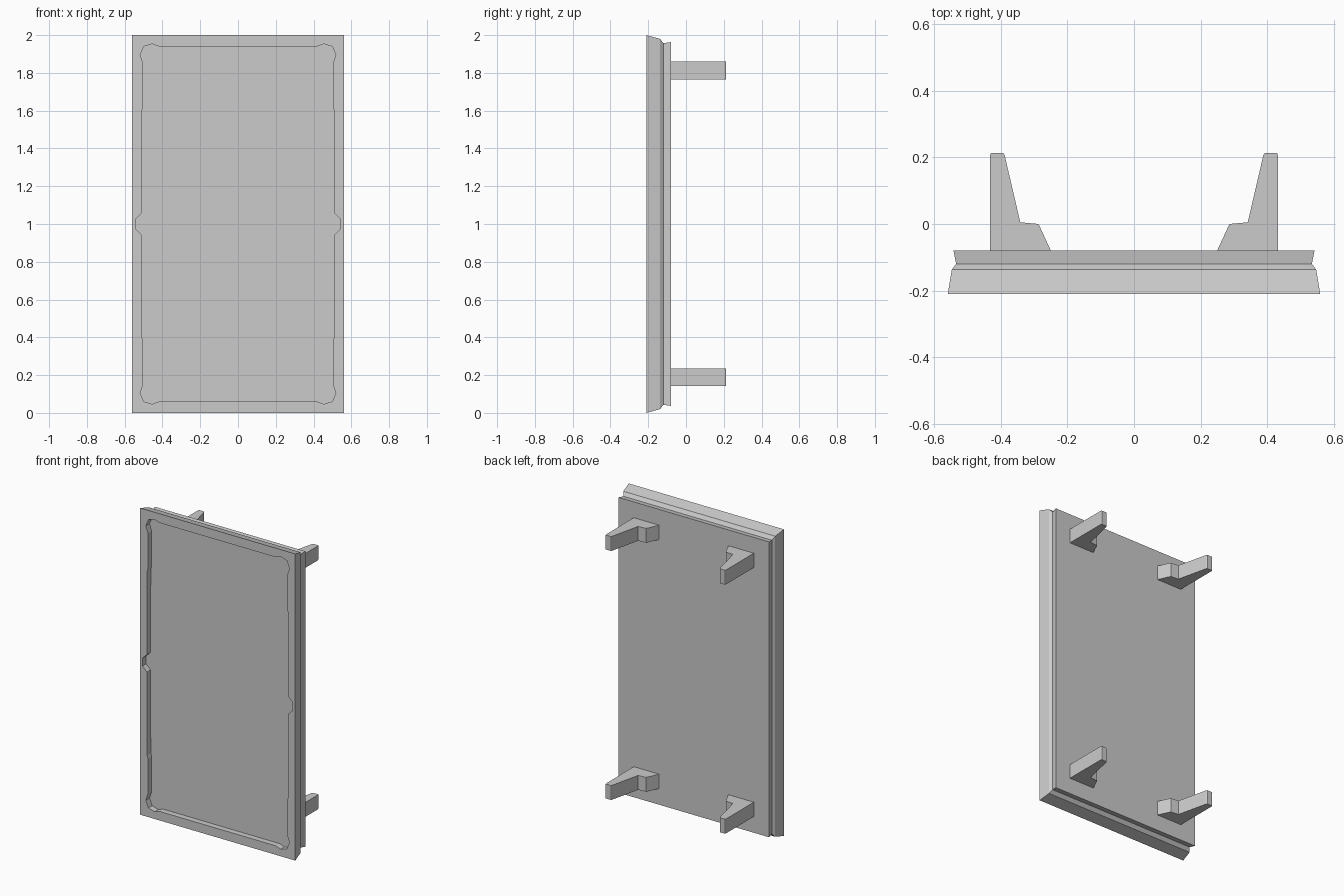
import bpy, bmesh

if "Cube" in bpy.data.objects:
    bpy.data.objects.remove(bpy.data.objects["Cube"])


def finish(bm, name):
    bmesh.ops.recalc_face_normals(bm, faces=bm.faces)
    mesh = bpy.data.meshes.new(name)
    bm.to_mesh(mesh)
    bm.free()
    ob = bpy.data.objects.new(name, mesh)
    bpy.context.collection.objects.link(ob)
    return ob


def bridge(bm, a, b):
    for i in range(len(a)):
        j = (i + 1) % len(a)
        bm.faces.new((a[i], a[j], b[j], b[i]))


def ring(bm, pts, y):
    return [bm.verts.new((x, y, z)) for x, z in pts]


def rect(hx, hz):
    return [(-hx, 1 - hz), (hx, 1 - hz), (hx, 1 + hz), (-hx, 1 + hz)]


# Recess outline: one quarter (offsets from the centre), mirrored four ways
quarter = [(0.542, 0.026), (0.510, 0.057), (0.509, 0.60), (0.503, 0.62),
           (0.503, 0.85), (0.518, 0.895), (0.499, 0.940),
           (0.455, 0.953), (0.420, 0.941)]
half = quarter + [(-x, z) for x, z in reversed(quarter)]
outline = [(x, 1 + z) for x, z in half] + [(x, 1 - z) for x, z in reversed(half)]

# Table body: moulded frame sides, back panel, front rim and sunken bed
bm = bmesh.new()
sections = [(0.56, 1.0, -0.21), (0.548, 0.98, -0.137),
            (0.535, 0.957, -0.12), (0.543, 0.963, -0.08)]
rings = [ring(bm, rect(hx, hz), y) for hx, hz, y in sections]
for a, b in zip(rings, rings[1:]):
    bridge(bm, a, b)
bm.faces.new(rings[-1])
lip = ring(bm, outline, -0.21)
bed = ring(bm, outline, -0.172)
bridge(bm, lip, bed)
bm.faces.new(bed)
bm.edges.ensure_lookup_table()
rim_edges = [e for e in bm.edges if e.is_boundary]
bmesh.ops.triangle_fill(bm, edges=rim_edges, use_beauty=True, normal=(0, -1, 0))
finish(bm, "table_body")

# Legs: bracket profile in x/y, extruded along z
profile = [(0.25, -0.08), (0.287, 0.0), (0.342, 0.005), (0.389, 0.207),
           (0.393, 0.213), (0.43, 0.213), (0.433, 0.207), (0.433, -0.08)]


def leg(name, side, z0, z1):
    bm = bmesh.new()
    low, high = [[bm.verts.new((side * x, y, z)) for x, y in profile] for z in (z0, z1)]
    bridge(bm, low, high)
    bm.faces.new(low)
    bm.faces.new(high)
    finish(bm, name)


for side, label in ((-1, "left"), (1, "right")):
    leg(f"lower_{label}_leg", side, 0.142, 0.236)
    leg(f"upper_{label}_leg", side, 0.1 + 1.666, 0.1 + 1.76)
